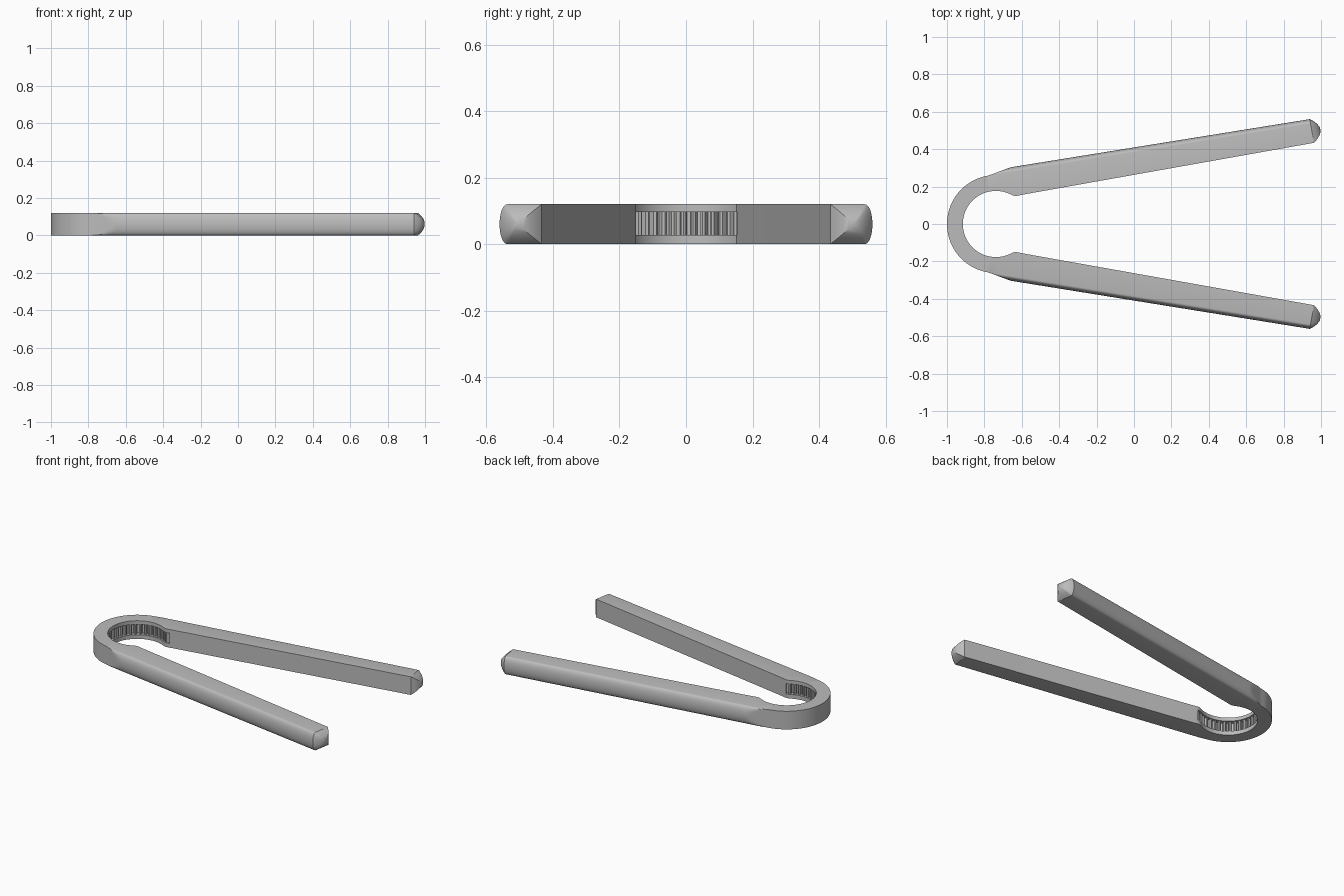
import bpy, bmesh, math
from mathutils import Vector

if "Cube" in bpy.data.objects:
    bpy.data.objects.remove(bpy.data.objects["Cube"], do_unlink=True)

H = 0.12                        # overall thickness
BULGE = 0.025                   # rounding of the outer side of each arm
CENTRE = Vector((-0.738, 0))    # centre of the ring
R_IN, R_OUT = 0.177, 0.262
ARC = 16                        # steps across the rounded side

grey = bpy.data.materials.new("plain grey")
grey.use_nodes = True
grey.diffuse_color = (0.5, 0.5, 0.5, 1)
grey.node_tree.nodes["Principled BSDF"].inputs["Base Color"].default_value = (0.5, 0.5, 0.5, 1)


def polar(radius, degrees):
    a = math.radians(degrees)
    return CENTRE + Vector((math.cos(a), math.sin(a))) * radius


def section(inner, outer, normal, limit):
    """Cross-section: flat inner side, outer side rounded up to a limit."""
    pts = [Vector((*inner, 0)), Vector((*inner, H))]
    for i in range(ARC + 1):
        a = math.pi * i / ARC
        off = min(BULGE * math.sin(a) ** 0.9 if 0 < i < ARC else 0, limit)
        pts.append(Vector((*(outer + normal * off), H / 2 + H / 2 * math.cos(a))))
    return pts


def new_object(name, bm):
    bmesh.ops.recalc_face_normals(bm, faces=bm.faces[:])
    mesh = bpy.data.meshes.new(name)
    bm.to_mesh(mesh)
    bm.free()
    mesh.materials.append(grey)
    obj = bpy.data.objects.new(name, mesh)
    bpy.context.collection.objects.link(obj)
    return obj


# Half of the ring, from its far end to where the arm leaves it
TANGENT = 99
half = []
for i in range(25):
    a = 180 - (180 - TANGENT) * i / 24
    half.append(section(polar(R_IN, a), polar(R_OUT, a), Vector((0, 1)), 0))

# Arm: inner points, and distances along the outer edge
start, end = polar(R_OUT, TANGENT), Vector((0.944, 0.536))
along = (end - start).normalized()
normal = Vector((-along.y, along.x))
inner_pts = [polar(R_IN, a) for a in (92, 85, 78, 71, 64)]
inner_pts += [Vector(p) for p in ((-0.645, 0.152), (-0.63, 0.150), (-0.612, 0.153),
                                  (-0.59, 0.158), (0.962, 0.434))]
steps = [0.025, 0.05, 0.075, 0.1, 0.125, 0.14, 0.16, 0.18, 0.2, (end - start).length]
for p, s in zip(inner_pts, steps):
    half.append(section(p, start + along * s, normal, BULGE * s / 0.125))

# Domed tip of the arm
rim = half[-1]
middle = Vector((*((inner_pts[-1] + end + normal * BULGE) / 2), H / 2))
for s in (0.92, 0.8, 0.65, 0.45, 0.25, 0.08):
    push = Vector((*along, 0)) * 0.046 * (1 - s * s)
    half.append([middle + (p - middle) * s + push for p in rim])

# Mirror the half and skin the whole band
mirrored = [[Vector((p.x, -p.y, p.z)) for p in sec] for sec in half[:0:-1]]
bm = bmesh.new()
loops = [[bm.verts.new(p) for p in sec] for sec in mirrored + half]
n = len(loops[0])
for a, b in zip(loops, loops[1:]):
    for i in range(n):
        j = (i + 1) % n
        bm.faces.new((a[i], a[j], b[j], b[i]))
bm.faces.new(loops[0])
bm.faces.new(loops[-1][::-1])
body = new_object("cracker_body", bm)

# Toothed groove inside the ring
TEETH = 40
bm = bmesh.new()
pts = []
for k in range(TEETH):
    for frac, radius in ((0.0, 0.187), (0.25, 0.183), (0.5, 0.187), (0.58, 0.206), (0.92, 0.206)):
        pts.append(polar(radius, 360 * (k + frac) / TEETH))
face = bm.faces.new([bm.verts.new((p.x, p.y, 0.027)) for p in pts])
top = bmesh.ops.extrude_face_region(bm, geom=[face])
bmesh.ops.translate(bm, vec=(0, 0, 0.069),
                    verts=[v for v in top["geom"] if isinstance(v, bmesh.types.BMVert)])
cutter = new_object("groove_cutter", bm)
cutter.hide_render = True

bpy.ops.object.select_all(action='DESELECT')
body.select_set(True)
bpy.context.view_layer.objects.active = body
cut = body.modifiers.new("groove", 'BOOLEAN')
cut.operation = 'DIFFERENCE'
cut.solver = 'EXACT'
cut.object = cutter
bpy.ops.object.modifier_apply(modifier=cut.name)
bpy.data.objects.remove(cutter, do_unlink=True)
bpy.ops.object.shade_smooth_by_angle(angle=math.radians(30))
